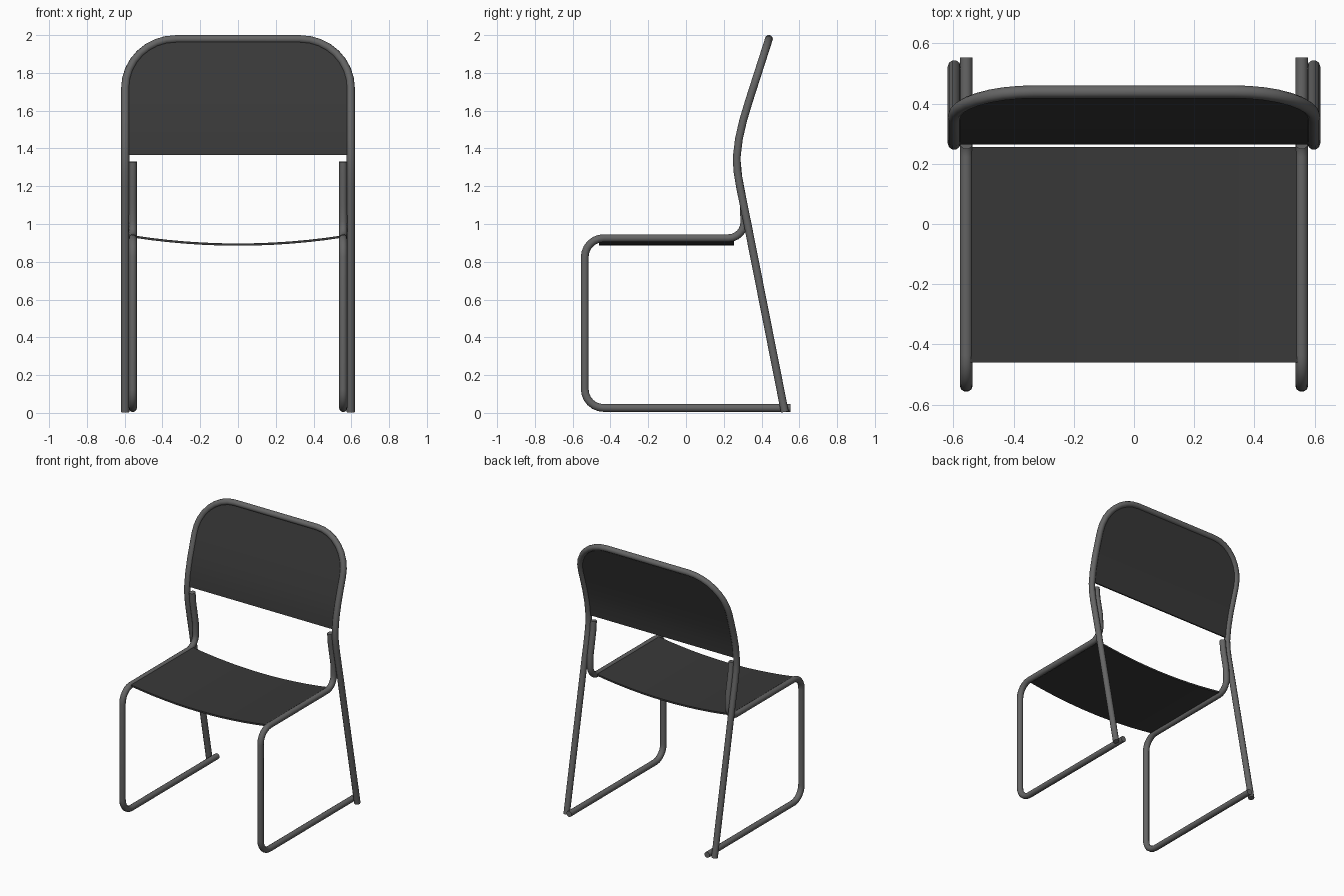
import bpy, math
from mathutils import Vector

if "Cube" in bpy.data.objects:
    bpy.data.objects.remove(bpy.data.objects["Cube"])


def material(name, v):
    m = bpy.data.materials.new(name)
    m.diffuse_color = (v, v, v, 1)
    m.use_nodes = True
    m.node_tree.nodes["Principled BSDF"].inputs["Base Color"].default_value = m.diffuse_color
    return m


METAL = material("grey_metal", 0.13)
FABRIC = material("dark_fabric", 0.04)
R = 0.0215          # tube radius
LEG_X, RAIL_X = 0.597, 0.557


def finish(ob, mat):
    bpy.ops.object.select_all(action='DESELECT')
    ob.select_set(True)
    bpy.context.view_layer.objects.active = ob
    bpy.ops.object.convert(target='MESH')
    ob = bpy.context.view_layer.objects.active
    ob.data.materials.clear()
    ob.data.materials.append(mat)
    bpy.ops.object.shade_smooth_by_angle(angle=math.radians(50))


def tube(name, pts):
    cu = bpy.data.curves.new(name, 'CURVE')
    cu.dimensions = '3D'
    cu.bevel_depth = R
    cu.bevel_resolution = 3
    cu.use_fill_caps = True
    sp = cu.splines.new('POLY')
    sp.points.add(len(pts) - 1)
    for p, c in zip(sp.points, pts):
        p.co = (*c, 1)
    ob = bpy.data.objects.new(name, cu)
    bpy.context.collection.objects.link(ob)
    finish(ob, METAL)


def sheet(name, rows, thickness):
    n = len(rows[0])
    faces = [(j * n + i, j * n + i + 1, (j + 1) * n + i + 1, (j + 1) * n + i)
             for j in range(len(rows) - 1) for i in range(n - 1)]
    me = bpy.data.meshes.new(name)
    me.from_pydata([p for r in rows for p in r], [], faces)
    ob = bpy.data.objects.new(name, me)
    bpy.context.collection.objects.link(ob)
    mod = ob.modifiers.new("thickness", 'SOLIDIFY')
    mod.thickness = thickness
    mod.offset = 0
    finish(ob, FABRIC)


def rounded(pts, radii, seg=6):
    # round the inner corners of a polyline with arcs
    pts = [Vector(p) for p in pts]
    out = [pts[0]]
    for a, b, c, r in zip(pts, pts[1:], pts[2:], radii):
        u, v = (a - b).normalized(), (c - b).normalized()
        half = u.angle(v) / 2
        if r == 0:
            out.append(b)
            continue
        centre = b + (u + v).normalized() * r / math.sin(half)
        p, q = b + u * r / math.tan(half), b + v * r / math.tan(half)
        for i in range(seg + 1):
            d = (p - centre).lerp(q - centre, i / seg).normalized()
            # even angular steps
            d = (p - centre).normalized().slerp((q - centre).normalized(), i / seg)
            out.append(centre + d * r)
    return out + [pts[-1]]


# side profile of the back frame: (z, y)
PROFILE = [(0.005, 0.523), (1.0, 0.326), (1.2, 0.285), (1.28, 0.272), (1.35, 0.268),
           (1.45, 0.28), (1.55, 0.303), (1.65, 0.333), (1.98, 0.439)]


def back_y(z):
    for (z0, y0), (z1, y1) in zip(PROFILE, PROFILE[1:]):
        if z <= z1:
            return y0 + (y1 - y0) * (z - z0) / (z1 - z0)
    return PROFILE[-1][1]


# back frame: rear legs and arched top in one tube
CX, CZ, AX, AZ = 0.33, 1.72, LEG_X - 0.33, 0.259
half = [(LEG_X, y, z) for z, y in PROFILE[:-1]]
for i in range(9):
    t = math.pi / 2 * i / 8
    z = CZ + AZ * math.sin(t)
    half.append((CX + AX * math.cos(t), back_y(z), z))
tube("back_frame", half + [(-x, y, z) for x, y, z in reversed(half)])

# side frames: floor rail, front leg, seat rail and upright
for side, s in (("left", -1), ("right", 1)):
    x = s * RAIL_X
    path = [(x, 0.553, 0.026), (x, -0.536, 0.026), (x, -0.536, 0.925),
            (x, 0.312, 0.925), (x, back_y(1.1), 1.1), (x, back_y(1.25), 1.25),
            (x, back_y(1.33), 1.33)]
    tube(side + "_side_frame", rounded(path, [0.1, 0.1, 0.085, 0, 0]))

# sagging seat
N = 12
rows = []
for y in (-0.46, 0.255):
    rows.append([(x, y, 0.891 + 0.043 * (x / RAIL_X) ** 2)
                 for x in (RAIL_X * (2 * i / N - 1) for i in range(N + 1))])
sheet("seat", rows, 0.012)

# backrest panel filling the arch
zs = [1.365, 1.45, 1.55, 1.65, CZ] + [CZ + AZ * math.sin(math.pi / 2 * i / 8) for i in range(1, 9)]
rows = []
for z in zs:
    k = max(0, (z - CZ) / AZ)
    w = CX + AX * math.sqrt(max(0, 1 - k * k))
    rows.append([(x, back_y(z), z) for x in (-w, 0, w)])
sheet("backrest", rows, 0.012)
